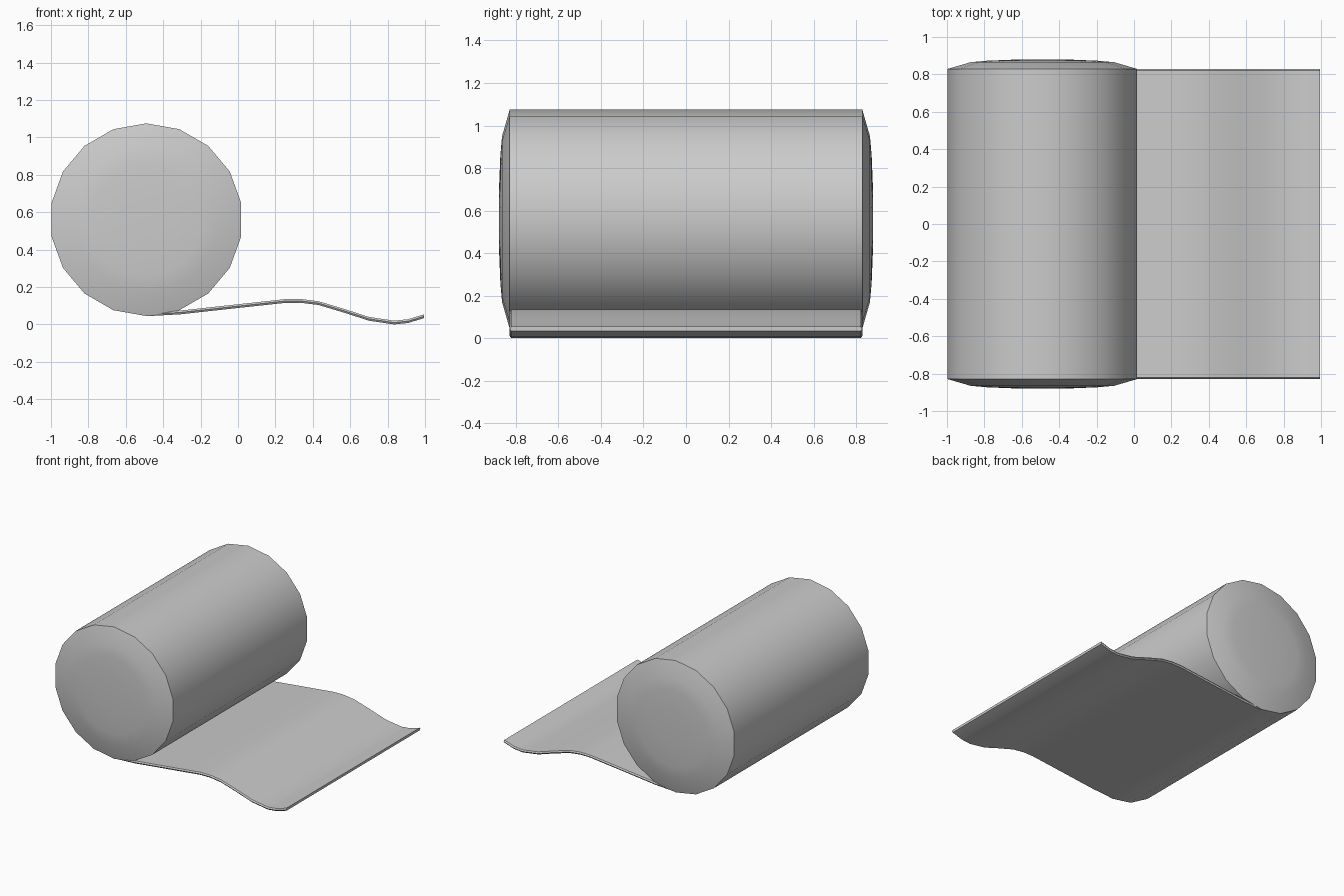
import bpy, bmesh, math

if "Cube" in bpy.data.objects:
    bpy.data.objects.remove(bpy.data.objects["Cube"])


def make_object(name, bm, angle):
    bmesh.ops.recalc_face_normals(bm, faces=bm.faces[:])
    mesh = bpy.data.meshes.new(name)
    bm.to_mesh(mesh)
    bm.free()
    obj = bpy.data.objects.new(name, mesh)
    bpy.context.collection.objects.link(obj)
    bpy.ops.object.select_all(action='DESELECT')
    obj.select_set(True)
    bpy.context.view_layer.objects.active = obj
    bpy.ops.object.shade_smooth_by_angle(angle=math.radians(angle))
    return obj


# Roll: 18-sided drum with softly domed ends
SIDES, CX, CZ = 18, -0.49, 0.56
end = [(0.15, 0.879), (0.30, 0.873), (0.39, 0.865), (0.515, 0.829)]  # radius, y
profile = [(r, -y) for r, y in end] + [(r, y) for r, y in reversed(end)]
bm = bmesh.new()
rings = []
for r, y in profile:
    rings.append([bm.verts.new((CX + r * math.sin(math.tau * i / SIDES), y,
                                CZ + r * math.cos(math.tau * i / SIDES)))
                  for i in range(SIDES)])
for a, b in zip(rings, rings[1:]):
    for i in range(SIDES):
        j = (i + 1) % SIDES
        bm.faces.new((a[i], a[j], b[j], b[i]))
bm.faces.new(rings[0])
bm.faces.new(rings[-1])
make_object("roll", bm, 35)

# Loose sheet: wavy strip leaving the bottom of the roll
path = [(-0.49, 0.044), (-0.31, 0.054), (0.0, 0.088), (0.25, 0.115),
        (0.335, 0.116), (0.43, 0.104), (0.57, 0.062), (0.70, 0.020),
        (0.835, 0.0), (0.91, 0.008), (0.995, 0.034)]  # x, z of the underside
THICK, HALF, EDGE = 0.020, 0.822, 0.829
bm = bmesh.new()
loops = []
for x, z in path:
    # six-point cross-section with slightly pointed edges
    section = [(-HALF, 0), (HALF, 0), (EDGE, THICK / 2),
               (HALF, THICK), (-HALF, THICK), (-EDGE, THICK / 2)]
    loops.append([bm.verts.new((x, y, z + dz)) for y, dz in section])
for a, b in zip(loops, loops[1:]):
    for i in range(6):
        j = (i + 1) % 6
        bm.faces.new((a[i], a[j], b[j], b[i]))
bm.faces.new(loops[0])
bm.faces.new(loops[-1])
make_object("loose_sheet", bm, 35)
